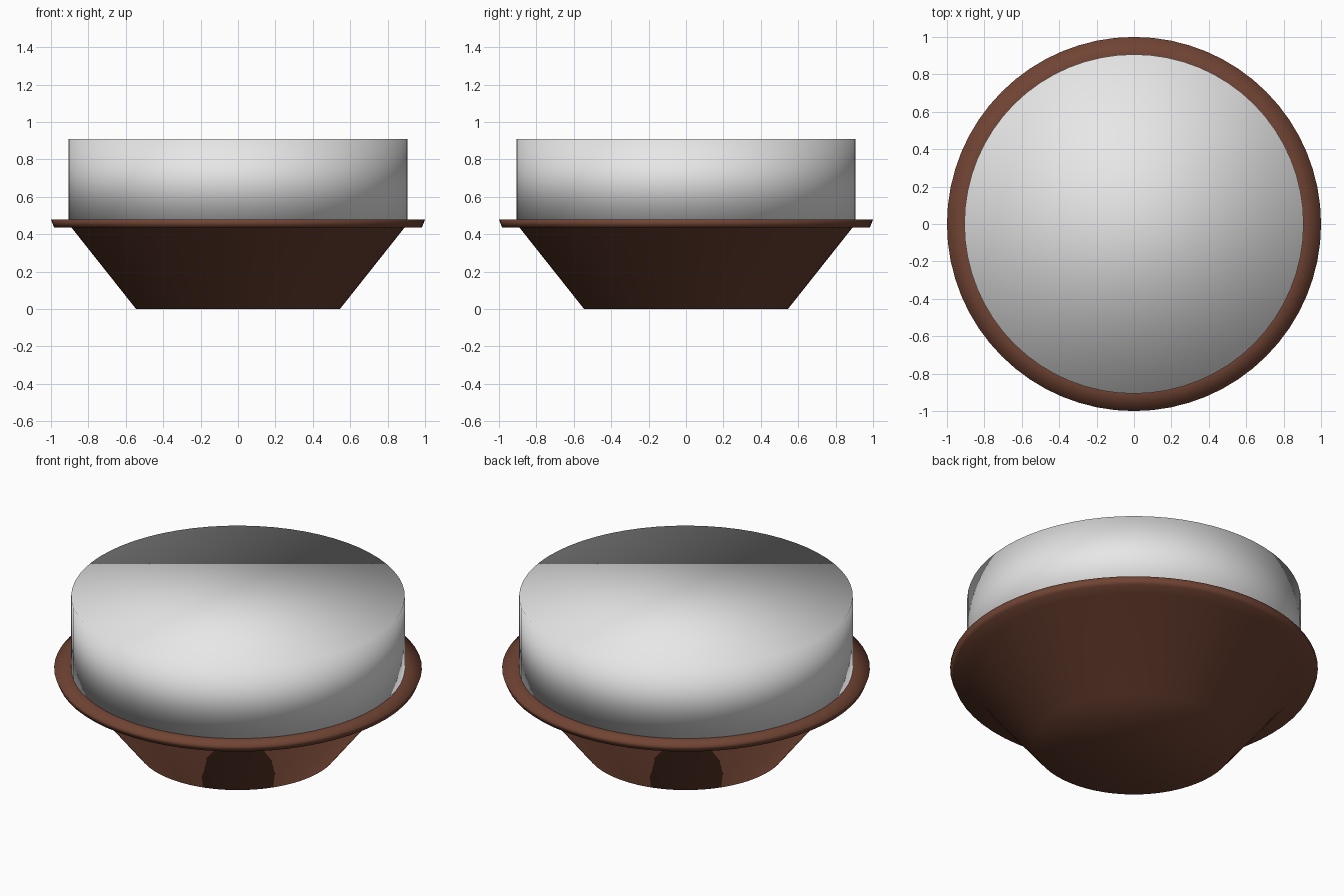
import bpy, bmesh, math

if "Cube" in bpy.data.objects:
    bpy.data.objects.remove(bpy.data.objects["Cube"])

SEGMENTS = 64


def material(name, rgb):
    mat = bpy.data.materials.new(name)
    mat.diffuse_color = (*rgb, 1.0)
    mat.use_nodes = True
    mat.node_tree.nodes["Principled BSDF"].inputs["Base Color"].default_value = mat.diffuse_color
    return mat


def lathe(name, profile, mat):
    """Closed solid of revolution from (radius, height) points, bottom to top."""
    bm = bmesh.new()
    rings = []
    for r, z in profile:
        rings.append([bm.verts.new((r * math.cos(2 * math.pi * i / SEGMENTS),
                                    r * math.sin(2 * math.pi * i / SEGMENTS), z))
                      for i in range(SEGMENTS)])
    for low, high in zip(rings, rings[1:]):
        for i in range(SEGMENTS):
            j = (i + 1) % SEGMENTS
            bm.faces.new((low[i], low[j], high[j], high[i]))
    bm.faces.new(rings[0][::-1])
    bm.faces.new(rings[-1])
    for face in bm.faces:
        face.smooth = True
    mesh = bpy.data.meshes.new(name)
    bm.to_mesh(mesh)
    bm.free()
    mesh.materials.append(mat)
    obj = bpy.data.objects.new(name, mesh)
    bpy.context.collection.objects.link(obj)
    return obj


brown = material("dark_brown", (0.165, 0.058, 0.034))
white = material("light_grey", (0.8, 0.8, 0.8))

# Tapered base flaring up to a thin overhanging rim
lathe("tapered_base",
      [(0.545, 0.0), (0.89, 0.435), (0.983, 0.435), (1.0, 0.478), (0.9, 0.478)], brown)

# Broad drum standing inside the rim
lathe("drum", [(0.907, 0.46), (0.907, 0.91)], white)
